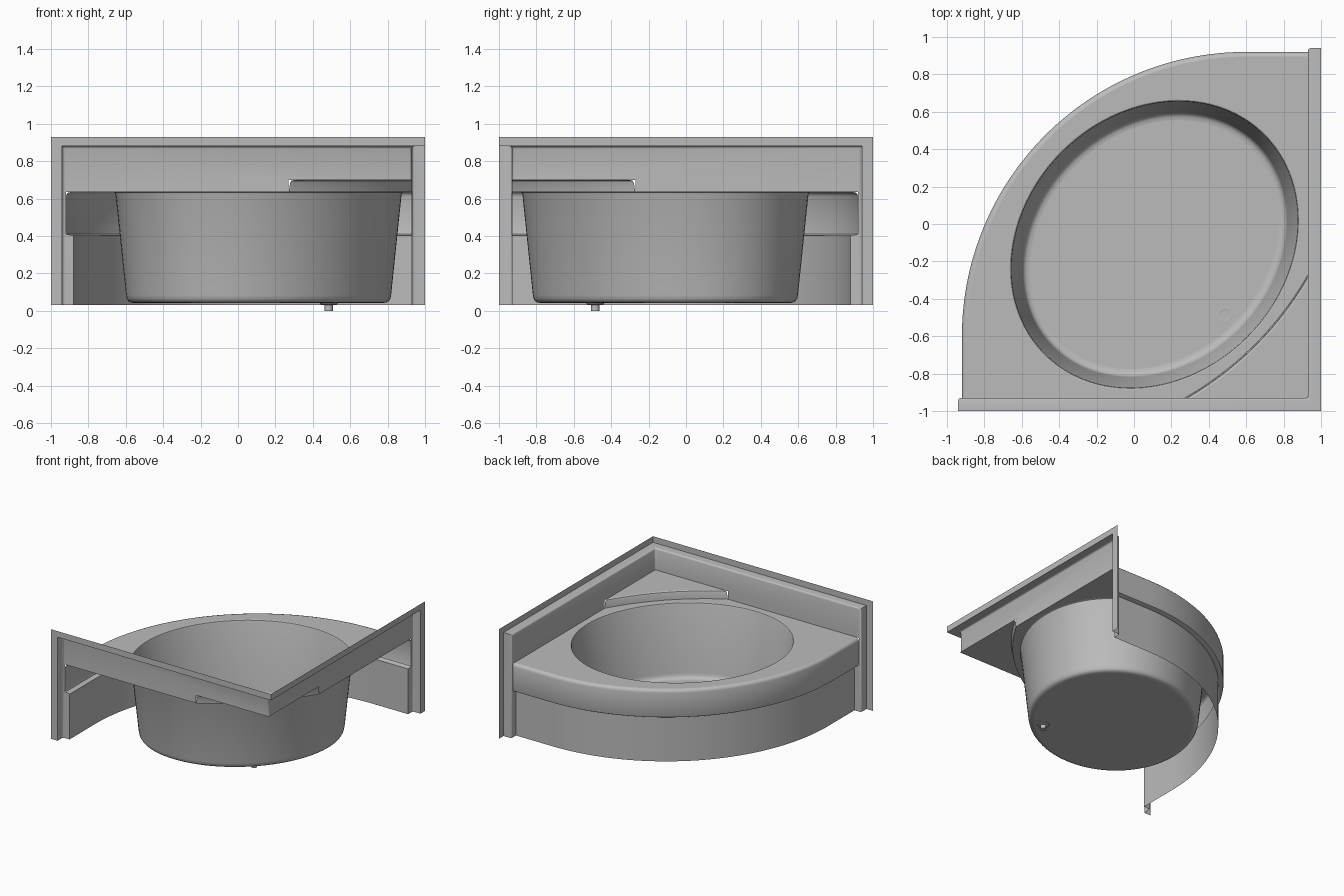
import bpy, bmesh, math
from mathutils import Vector

cube = bpy.data.objects.get("Cube")
if cube:
    bpy.data.objects.remove(cube)

DECK, SEAT, LEDGE, TOP, FOOT = 0.635, 0.70, 0.88, 0.93, 0.03
WALL = 0.93          # inner face of both back walls
S = math.sqrt(0.5)

mat = bpy.data.materials.new("grey acrylic")
mat.use_nodes = True
GREY = (0.5, 0.5, 0.5, 1)
mat.diffuse_color = GREY
mat.node_tree.nodes["Principled BSDF"].inputs["Base Color"].default_value = GREY


def finish(bm, name, angle=35):
    me = bpy.data.meshes.new(name)
    bm.to_mesh(me)
    bm.free()
    me.materials.append(mat)
    ob = bpy.data.objects.new(name, me)
    bpy.context.collection.objects.link(ob)
    bpy.ops.object.select_all(action='DESELECT')
    ob.select_set(True)
    bpy.context.view_layer.objects.active = ob
    bpy.ops.object.shade_smooth_by_angle(angle=math.radians(angle))
    return ob


def loft(name, rings, closed=False, cap=False):
    """Skin a list of point rings of equal length."""
    bm = bmesh.new()
    vs = [[bm.verts.new(p) for p in ring] for ring in rings]
    n = len(vs[0])
    for a, b in zip(vs, vs[1:]):
        for i in range(n if closed else n - 1):
            j = (i + 1) % n
            bm.faces.new((a[i], b[i], b[j], a[j]))
    if cap:
        bm.faces.new(vs[-1])
    return finish(bm, name)


def front_path(d, z):
    """Rounded front edge, moved inward by d."""
    pts = [(-0.92 + d, -WALL, z)]
    for i in range(65):
        t = math.pi - i * math.pi / 128
        r = 1.52 - d
        pts.append((0.6 + r * math.cos(t), -0.6 + r * math.sin(t), z))
    return pts + [(WALL, 0.92 - d, z)]


def step_path(d, z):
    """Shallow arc across the corner, from the left wall to the front wall."""
    end = 0.45
    for _ in range(20):
        end = WALL / S - 0.912 - d + end * end / 3.46
    pts = []
    for i in range(33):
        u = end * (1 - i / 16)
        v = 0.912 + d - u * u / 3.46
        pts.append(((u + v) * S, (u - v) * S, z))
    return pts


def oval(inset, z, n=96):
    """Basin cross-section, long axis on the diagonal."""
    pts = []
    for i in range(n):
        t = 2 * math.pi * i / n
        u, v = (0.837 - inset) * math.cos(t), (0.707 - inset) * math.sin(t)
        pts.append((0.11 + (u + v) * S, -0.11 + (u - v) * S, z))
    return pts


# Deck with the basin opening
bm = bmesh.new()
edges = []
for loop in (front_path(0.025, DECK) + step_path(0, DECK), oval(0, DECK)):
    vs = [bm.verts.new(p) for p in loop]
    edges += [bm.edges.new((vs[i - 1], vs[i])) for i in range(len(vs))]
bmesh.ops.triangle_fill(bm, use_beauty=True, edges=edges, normal=(0, 0, 1))
for f in bm.faces:
    if f.normal.z < 0:
        f.normal_flip()
finish(bm, "deck")

# Front skirt with rounded lip and recessed lower panel
skirt = [(0.025, DECK), (0.012, 0.631), (0.004, 0.623), (0, 0.61),
         (0, 0.418), (0.003, 0.41), (0.01, 0.406), (0.04, 0.402), (0.04, FOOT)]
loft("front_skirt", [front_path(d, z) for d, z in skirt])

# Basin
basin = [(0, DECK), (0.006, 0.632), (0.01, 0.622), (0.066, 0.085), (0.07, 0.065),
         (0.078, 0.052), (0.092, 0.044), (0.11, 0.042)]
loft("basin", [oval(d, z) for d, z in basin], closed=True, cap=True)

# Corner seat: riser and top
riser = [(0, DECK), (0.004, 0.685), (0.008, 0.695), (0.018, SEAT)]
loft("seat_riser", [step_path(d, z) for d, z in riser])
bm = bmesh.new()
bm.faces.new([bm.verts.new(p) for p in step_path(0.018, SEAT)[::-1] + [(WALL, -WALL, SEAT)]])
bmesh.ops.recalc_face_normals(bm, faces=bm.faces)
bm.normal_update()
for f in bm.faces:
    if f.normal.z < 0:
        f.normal_flip()
finish(bm, "corner_seat")

# Back walls: panel, ledge, end return and mounting flange, mirrored on the diagonal
E = -0.94
panel = [(E, FOOT), (-0.88, FOOT), (-0.88, 0.402), (-0.92, 0.41), (-0.92, DECK),
         (0.27, DECK), (0.27, SEAT), (WALL, SEAT), (WALL, LEDGE), (E, LEDGE)]
flange = [(-1, FOOT), (E, FOOT), (E, LEDGE), (1, LEDGE), (1, TOP), (-1, TOP)]
wing = [
    [(x, -WALL, z) for x, z in panel],
    [(x, -1, z) for x, z in flange],
    [(E, -WALL, LEDGE), (WALL, -WALL, LEDGE), (1, -1, LEDGE), (E, -1, LEDGE)],
    [(E, -WALL, FOOT), (E, -WALL, LEDGE), (E, -1, LEDGE), (E, -1, FOOT)],
]
bm = bmesh.new()
for poly in wing:
    bm.faces.new([bm.verts.new(p) for p in poly])
    bm.faces.new([bm.verts.new((-y, -x, z)) for x, y, z in reversed(poly)])
bmesh.ops.remove_doubles(bm, verts=bm.verts, dist=0.0005)
bmesh.ops.recalc_face_normals(bm, faces=bm.faces)
bm.normal_update()
if sum(f.normal.z * f.calc_area() for f in bm.faces) < 0:
    bmesh.ops.reverse_faces(bm, faces=bm.faces)
inner = [e for e in bm.edges if len(e.link_faces) == 2
         and all(v.co.x < 0.95 and v.co.y > -0.95 for v in e.verts)]
bmesh.ops.bevel(bm, geom=inner, offset=0.014, segments=3, profile=0.5, affect='EDGES')
finish(bm, "back_walls")

# Drain
def circle(r, z):
    return [(0.485 + r * math.cos(i * math.pi / 12),
             -0.485 + r * math.sin(i * math.pi / 12), z) for i in range(24)]


loft("drain_pipe", [circle(0.048, 0.041), circle(0.044, 0.035), circle(0.022, 0.031),
                    circle(0.022, 0)], closed=True, cap=True)
loft("drain_cover", [circle(0.045, 0.0425), circle(0.025, 0.045), circle(0.022, 0.0435)],
     closed=True, cap=True)
